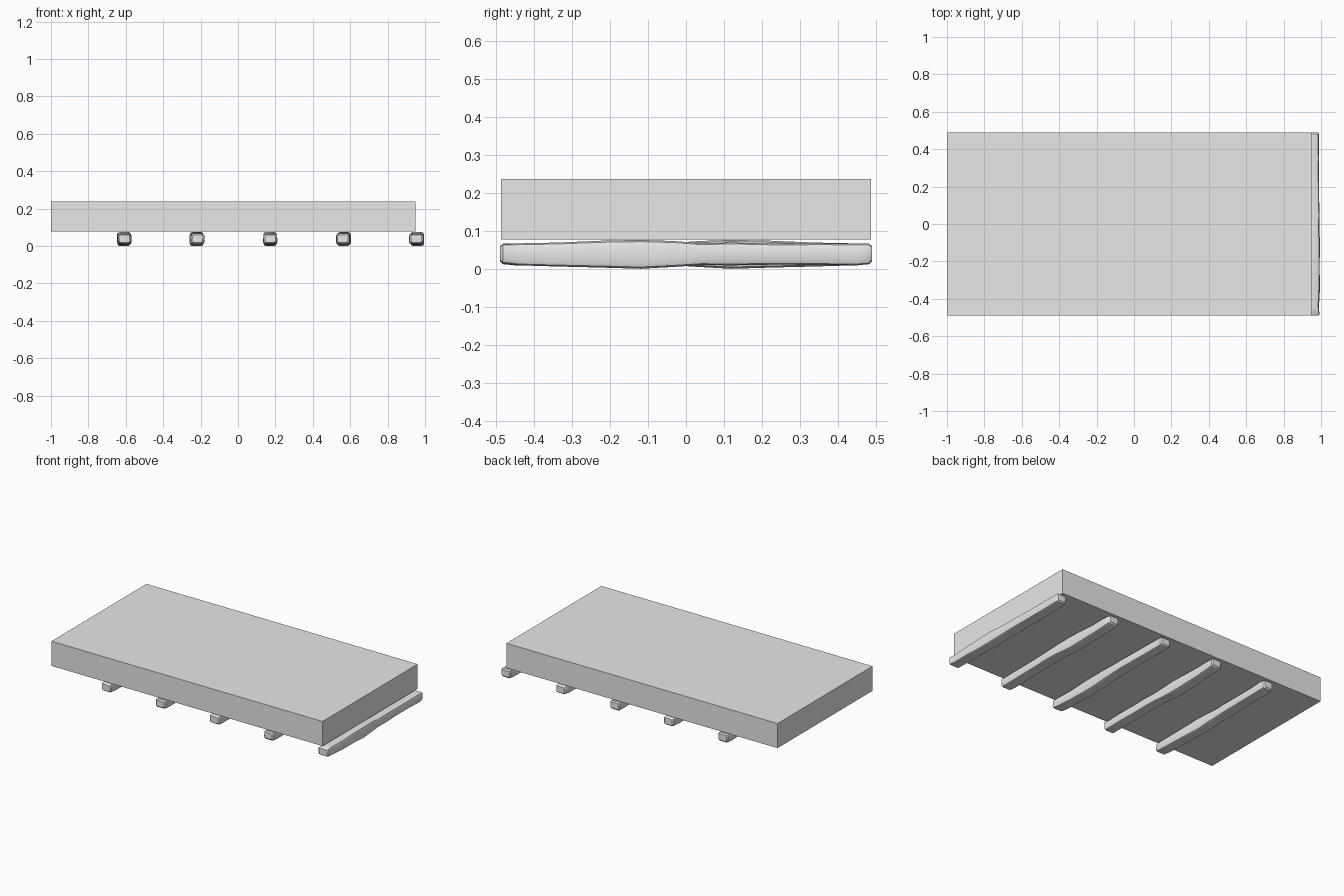
import bpy, bmesh, math, random
from mathutils import Vector

random.seed(4)
if "Cube" in bpy.data.objects:
    bpy.data.objects.remove(bpy.data.objects["Cube"], do_unlink=True)

grey = bpy.data.materials.new("light_grey")
grey.use_nodes = True
grey.diffuse_color = (0.8, 0.8, 0.8, 1)
grey.node_tree.nodes["Principled BSDF"].inputs["Base Color"].default_value = (0.8, 0.8, 0.8, 1)


def add_object(name, bm):
    bmesh.ops.recalc_face_normals(bm, faces=bm.faces[:])
    mesh = bpy.data.meshes.new(name)
    bm.to_mesh(mesh)
    bm.free()
    mesh.materials.append(grey)
    obj = bpy.data.objects.new(name, mesh)
    bpy.context.collection.objects.link(obj)
    return obj


# Thick flat slab
bm = bmesh.new()
bmesh.ops.create_cube(bm, size=1)
for v in bm.verts:
    v.co = Vector((v.co.x * 1.95 - 0.025, v.co.y * 0.976, v.co.z * 0.16 + 0.157))
add_object("slab", bm)

# Beam outline along its length: y, bottom, top
STATIONS = [(-0.49, 0.02, 0.06), (-0.482, 0.014, 0.065), (-0.44, 0.009, 0.067),
            (-0.34, 0.006, 0.069), (-0.22, 0.003, 0.074), (-0.12, 0.0, 0.076),
            (-0.03, 0.005, 0.073), (0.04, 0.01, 0.067), (0.12, 0.009, 0.069),
            (0.24, 0.011, 0.066), (0.36, 0.01, 0.067), (0.45, 0.009, 0.066),
            (0.482, 0.012, 0.066), (0.49, 0.02, 0.06)]
# Quarter of a rounded square section, mirrored to the other quarters
CORNER = [(1.0, 0.6), (0.9, 0.88), (0.62, 1.0)]
SECTION = (CORNER + [(-x, z) for x, z in reversed(CORNER)]
           + [(-x, -z) for x, z in CORNER] + [(x, -z) for x, z in reversed(CORNER)])


def beam(name, x, flip):
    """Roughly hewn beam: wavering rounded sections bridged end to end."""
    bm = bmesh.new()
    rings = []
    for i, (y, low, high) in enumerate(STATIONS):
        end = i in (0, len(STATIONS) - 1)
        half = 0.028 if end else 0.035 + random.uniform(-0.002, 0.002)
        sway = 0.003 * math.sin(7 * y + x * 3) + random.uniform(-0.001, 0.001)
        lean = random.uniform(-0.05, 0.05)
        mid, tall = (low + high) / 2, (high - low) / 2
        rings.append([bm.verts.new((x + sway + half * (px + lean * pz), y * flip,
                                    mid + tall * pz)) for px, pz in SECTION])
    for a, b in zip(rings, rings[1:]):
        for k in range(len(a)):
            n = (k + 1) % len(a)
            bm.faces.new((a[k], a[n], b[n], b[k]))
    bm.faces.new(rings[0])
    bm.faces.new(rings[-1])
    obj = add_object(name, bm)
    bpy.ops.object.select_all(action="DESELECT")
    obj.select_set(True)
    bpy.context.view_layer.objects.active = obj
    bpy.ops.object.shade_smooth_by_angle(angle=math.radians(30))


# Five evenly spaced cross beams under the slab
for i in range(5):
    beam(f"cross_beam_{i + 1}", -0.609 + i * 0.391, 1 if i % 2 == 0 else -1)
